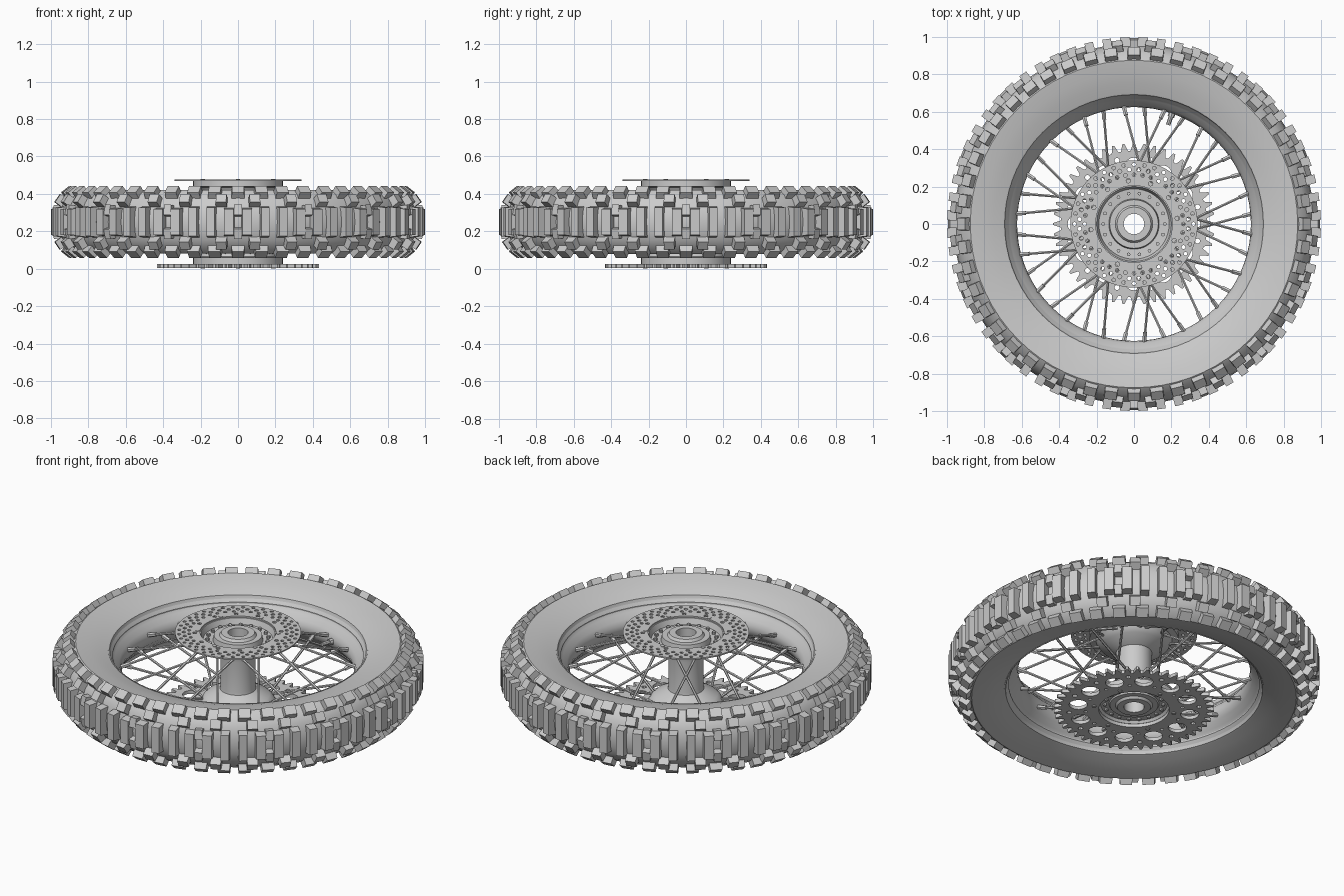
import bpy, bmesh, math
from mathutils import Matrix, Vector

if "Cube" in bpy.data.objects:
    bpy.data.objects.remove(bpy.data.objects["Cube"])

MID = 0.25  # height of the wheel's middle plane
TAU = math.tau

grey = bpy.data.materials.new("plain_grey")
grey.use_nodes = True
grey.diffuse_color = (0.6, 0.6, 0.6, 1)
grey.node_tree.nodes["Principled BSDF"].inputs["Base Color"].default_value = (0.6, 0.6, 0.6, 1)


def add_object(name, bm, smooth=True):
    bmesh.ops.recalc_face_normals(bm, faces=bm.faces)
    mesh = bpy.data.meshes.new(name)
    bm.to_mesh(mesh)
    bm.free()
    mesh.materials.append(grey)
    obj = bpy.data.objects.new(name, mesh)
    bpy.context.collection.objects.link(obj)
    if smooth:
        bpy.ops.object.select_all(action='DESELECT')
        obj.select_set(True)
        bpy.context.view_layer.objects.active = obj
        bpy.ops.object.shade_smooth_by_angle(angle=math.radians(35))
    return obj


def lathe(name, profile, segments):
    """Revolve a closed (radius, height) outline about z."""
    bm = bmesh.new()
    verts = [bm.verts.new((r, 0, z)) for r, z in profile]
    edges = [bm.edges.new((v, verts[i - 1])) for i, v in enumerate(verts)]
    bmesh.ops.spin(bm, geom=verts + edges, cent=(0, 0, 0), axis=(0, 0, 1),
                   angle=TAU, steps=segments, use_merge=True)
    bmesh.ops.remove_doubles(bm, verts=bm.verts, dist=1e-5)
    return add_object(name, bm)


def mirrored(half):
    """Outline from offsets above the middle plane, mirrored below it."""
    return ([(r, MID + d) for r, d in half]
            + [(r, MID - d) for r, d in reversed(half) if d > 0])


def polar(r, a, z=0.0):
    return Vector((r * math.cos(a), r * math.sin(a), z))


def circle(cx, cy, r, n=12):
    return [(cx + r * math.cos(TAU * i / n), cy + r * math.sin(TAU * i / n)) for i in range(n)]


def hole_ring(count, radius, size, turn=0.0, n=10):
    centres = [polar(radius, TAU * (i + turn) / count) for i in range(count)]
    return [circle(c.x, c.y, size, n) for c in centres]


def plate(name, loops, z, thickness):
    """Flat plate: first loop is the outline, the others are holes."""
    curve = bpy.data.curves.new(name, 'CURVE')
    curve.dimensions = '2D'
    curve.fill_mode = 'BOTH'
    curve.extrude = thickness / 2
    for loop in loops:
        spline = curve.splines.new('POLY')
        spline.points.add(len(loop) - 1)
        for point, (x, y) in zip(spline.points, loop):
            point.co = (x, y, 0, 1)
        spline.use_cyclic_u = True
    temp = bpy.data.objects.new(name + "_curve", curve)
    bpy.context.collection.objects.link(temp)
    bpy.context.view_layer.update()
    mesh = temp.evaluated_get(bpy.context.evaluated_depsgraph_get()).to_mesh()
    bm = bmesh.new()
    bm.from_mesh(mesh)
    bpy.data.objects.remove(temp)
    bmesh.ops.remove_doubles(bm, verts=bm.verts, dist=1e-5)
    bmesh.ops.translate(bm, verts=bm.verts, vec=(0, 0, z))
    return add_object(name, bm)


def rod(bm, a, b, radius, sides=6):
    d = b - a
    m = Matrix.Translation((a + b) / 2) @ d.to_track_quat('Z', 'Y').to_matrix().to_4x4()
    bmesh.ops.create_cone(bm, cap_ends=True, segments=sides, radius1=radius,
                          radius2=radius, depth=d.length, matrix=m)


def knob(bm, angle, r, d, tilt, size):
    """Tapered tread block; tilt leans it from radial towards the side."""
    m = (Matrix.Rotation(angle, 4, 'Z') @ Matrix.Translation((r, 0, MID + d))
         @ Matrix.Rotation(-tilt, 4, 'Y') @ Matrix.Diagonal((*size, 1)))
    made = bmesh.ops.create_cube(bm, size=1)["verts"]
    for v in made:
        if v.co.x > 0:
            v.co.y *= 0.9
            v.co.z *= 0.92
    bmesh.ops.transform(bm, matrix=m, verts=made)


# Tyre with dished sidewalls, and rim
lathe("tyre", mirrored([(0.675, 0.09), (0.70, 0.125), (0.75, 0.142), (0.81, 0.158),
                        (0.875, 0.17), (0.915, 0.142), (0.942, 0.10), (0.957, 0.055),
                        (0.963, 0)]), 72)
lathe("rim", mirrored([(0.70, 0.11), (0.70, 0.128), (0.692, 0.125), (0.684, 0.095),
                       (0.665, 0.07), (0.64, 0.045), (0.628, 0.02), (0.625, 0)]), 72)

# Tread blocks, in groups of four stations
bm = bmesh.new()
groups = 16
pitch = TAU / groups / 4
for g in range(groups):
    base = TAU * (g + 0.5) / groups
    for k in (-1.5, -0.5, 0.5, 1.5):
        wide = abs(k) > 1
        knob(bm, base + k * pitch, 0.972, 0, 0,
             (0.054, 0.058 if wide else 0.05, 0.15 if wide else 0.165))
    for s in (-1, 1):
        # small blocks beside the middle row, then two staggered shoulder rows
        knob(bm, base + 2 * pitch, 0.965, s * 0.06, s * 0.2, (0.05, 0.045, 0.06))
        for turn in (-1.05, 1.05):
            knob(bm, base + turn * pitch, 0.948, s * 0.112, s * 0.6, (0.054, 0.062, 0.055))
        for turn in (-0.62, 0.62, 2):
            knob(bm, base + turn * pitch, 0.908, s * 0.153, s * 0.9, (0.056, 0.072, 0.06))
add_object("tread_blocks", bm, smooth=False)

# Hub spool with flared ends and a through bore
lathe("hub", [(0.055, 0.02), (0.09, 0.02), (0.10, 0.032), (0.13, 0.032), (0.135, 0.04),
              (0.18, 0.04), (0.19, 0.026), (0.24, 0.026), (0.24, 0.06), (0.205, 0.065),
              (0.19, 0.09), (0.17, 0.11), (0.097, 0.145), (0.095, 0.16), (0.095, 0.34),
              (0.097, 0.355), (0.17, 0.39), (0.19, 0.41), (0.205, 0.435), (0.24, 0.44),
              (0.24, 0.468), (0.20, 0.468), (0.188, 0.435), (0.135, 0.43), (0.13, 0.46),
              (0.10, 0.46), (0.09, 0.475), (0.055, 0.475)], 48)

# Brake disc with drilled rows
outline = circle(0, 0, 0.34, 72)
loops = [outline, circle(0, 0, 0.205, 48)]
for row, (radius, size) in enumerate([(0.318, 0.010), (0.292, 0.011), (0.264, 0.010)]):
    loops += hole_ring(36, radius, size, row * 0.5, 8)
loops += hole_ring(12, 0.233, 0.012, 0.25, 8)
plate("brake_disc", loops, 0.473, 0.008)

# Sprocket: toothed outline, big lightening holes and small bolt holes
teeth = 48
outline = []
for i in range(teeth):
    for part, radius in ((-0.36, 0.392), (-0.10, 0.432), (0.10, 0.432), (0.36, 0.392)):
        p = polar(radius, TAU * (i + part) / teeth)
        outline.append((p.x, p.y))
loops = [outline, circle(0, 0, 0.19, 48)]
loops += hole_ring(12, 0.305, 0.050, 0, 16)
loops += hole_ring(12, 0.352, 0.014, 0.5, 8)
loops += hole_ring(12, 0.262, 0.010, 0.5, 8)
plate("sprocket", loops, 0.015, 0.02)

# Bolts on both hub faces
bm = bmesh.new()
for i in range(18):
    a = TAU * i / 18
    rod(bm, polar(0.165, a, 0.43), polar(0.165, a, 0.448), 0.010, 8)
    rod(bm, polar(0.158, a, 0.03), polar(0.158, a, 0.05), 0.010, 8)
for i in range(6):
    a = TAU * (i + 0.5) / 6
    rod(bm, polar(0.218, a, 0.46), polar(0.218, a, 0.48), 0.012, 8)
    rod(bm, polar(0.218, a, 0.0), polar(0.218, a, 0.04), 0.012, 8)
add_object("hub_bolts", bm)

# Crossed spokes with nipples at the rim
spokes, nipples = bmesh.new(), bmesh.new()
for i in range(36):
    side = 1 if i % 2 else -1
    lean = 1 if (i // 2) % 2 else -1
    a = TAU * (i + 0.5) / 36
    outer = polar(0.63, a, MID + side * 0.02)
    inner = polar(0.19, a + lean * math.radians(26), MID + side * 0.165)
    rod(spokes, inner, outer, 0.0075)
    along = (inner - outer).normalized()
    rod(nipples, outer - along * 0.01, outer + along * 0.05, 0.0125)
add_object("spokes", spokes)
add_object("spoke_nipples", nipples)

# Valve stem
bm = bmesh.new()
a = math.radians(71)
rod(bm, polar(0.64, a, MID), polar(0.56, a, MID), 0.012, 8)
rod(bm, polar(0.64, a, MID), polar(0.605, a, MID), 0.018, 8)
add_object("valve_stem", bm)
